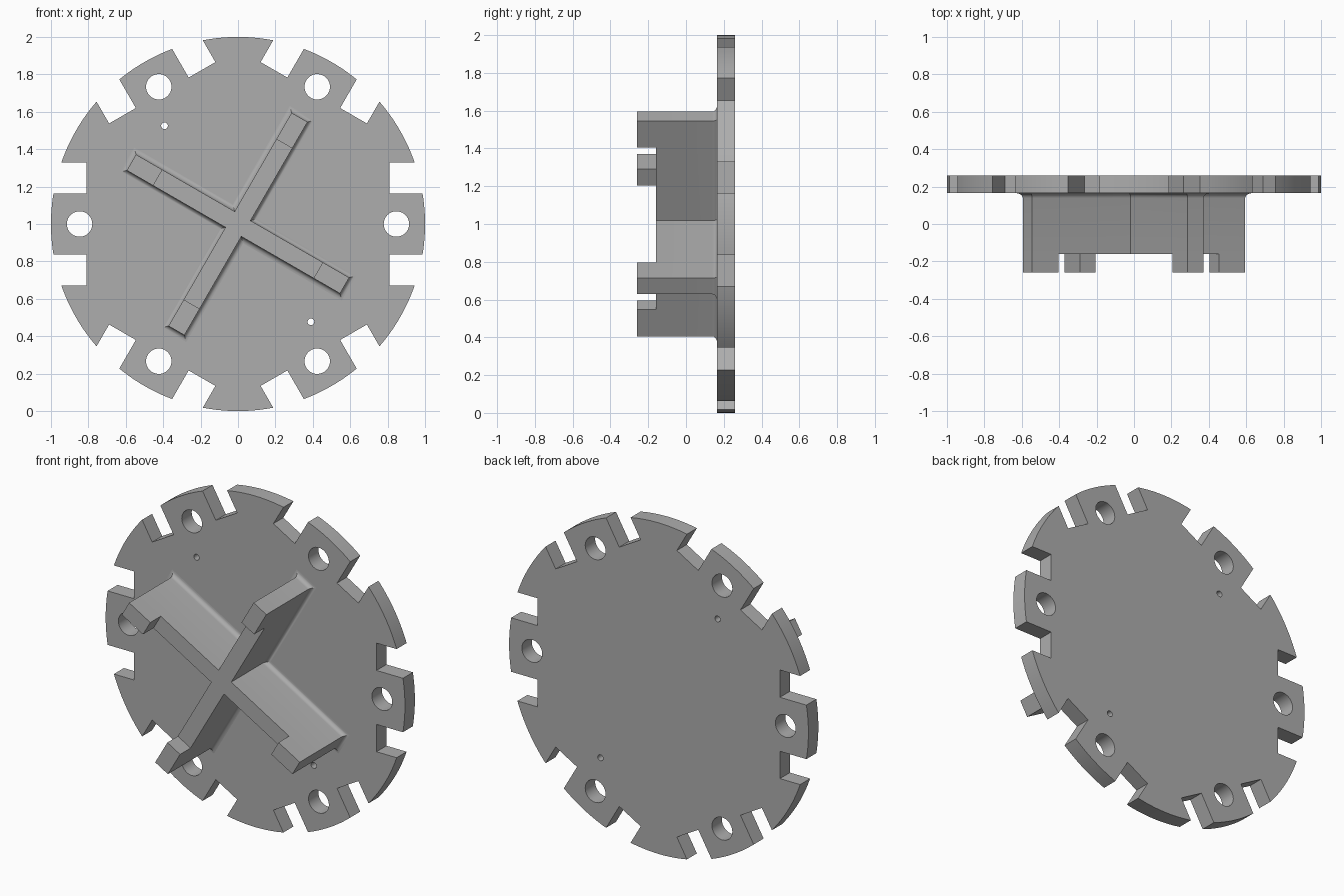
import bpy
import bmesh
from math import sin, cos, pi, radians, asin
from mathutils import Matrix, Vector

cube = bpy.data.objects.get("Cube")
if cube:
    bpy.data.objects.remove(cube, do_unlink=True)

grey = bpy.data.materials.new("plain grey")
grey.use_nodes = True
colour = (0.42, 0.42, 0.42, 1)
grey.diffuse_color = colour
grey.node_tree.nodes["Principled BSDF"].inputs["Base Color"].default_value = colour

BACK, FACE, ARM_TOP, BLOCK_TOP = 0.26, 0.165, -0.16, -0.26
CENTRE = Vector((0, 0, 1))


def finish(obj):
    obj.data.materials.append(grey)
    bpy.ops.object.select_all(action='DESELECT')
    obj.select_set(True)
    bpy.context.view_layer.objects.active = obj
    bpy.ops.object.shade_smooth_by_angle(angle=radians(30))


def circle(cx, cy, r, n):
    return [(cx + r * cos(2 * pi * i / n), cy + r * sin(2 * pi * i / n)) for i in range(n)]


def arc(a, b, n):
    return [(cos(a + (b - a) * i / n), sin(a + (b - a) * i / n)) for i in range(n + 1)]


# Notched disc: six tabs, each with a square slot on both sides
SLOT_IN, SLOT_OUT, FLOOR = 0.163, 0.328, 0.81
tab, gap = asin(SLOT_IN), asin(SLOT_OUT)
outline = []
for k in range(6):
    turn = Matrix.Rotation(k * pi / 3, 2)
    part = [(FLOOR, -SLOT_OUT), (FLOOR, -SLOT_IN)] + arc(-tab, tab, 12)
    part += [(FLOOR, SLOT_IN), (FLOOR, SLOT_OUT)] + arc(gap, pi / 3 - gap, 14)
    outline += [tuple(turn @ Vector(p)) for p in part]

# Bolt holes in the tabs and two pin holes
loops = [outline]
loops += [circle(x, y, 0.068, 40) for x, y in circle(0, 0, 0.847, 6)]
loops += [circle(-0.393, 0.525, 0.018, 20), circle(0.39, -0.523, 0.018, 20)]

curve = bpy.data.curves.new("disc", 'CURVE')
curve.dimensions = '2D'
curve.fill_mode = 'BOTH'
curve.extrude = (BACK - FACE) / 2
for loop in loops:
    spline = curve.splines.new('POLY')
    spline.points.add(len(loop) - 1)
    for point, (x, y) in zip(spline.points, loop):
        point.co = (x, y, 0, 1)
    spline.use_cyclic_u = True
disc = bpy.data.objects.new("disc", curve)
bpy.context.collection.objects.link(disc)
disc.rotation_euler.x = pi / 2
disc.location = (0, (BACK + FACE) / 2, 1)
bpy.ops.object.select_all(action='DESELECT')
disc.select_set(True)
bpy.context.view_layer.objects.active = disc
bpy.ops.object.convert(target='MESH')
disc = bpy.context.view_layer.objects.active
bm = bmesh.new()
bm.from_mesh(disc.data)
bmesh.ops.remove_doubles(bm, verts=bm.verts, dist=0.0001)
bmesh.ops.recalc_face_normals(bm, faces=bm.faces)
bm.to_mesh(disc.data)
bm.free()
finish(disc)


# Lofted solids, tilted to the arm direction
def loft(name, rings):
    bm = bmesh.new()
    rows = [[bm.verts.new((x, y, z)) for x, z in ring] for ring, y in rings]
    for low, high in zip(rows, rows[1:]):
        for i in range(len(low)):
            j = (i + 1) % len(low)
            bm.faces.new((low[i], low[j], high[j], high[i]))
    bm.faces.new(rows[0])
    bm.faces.new(rows[-1])
    bmesh.ops.recalc_face_normals(bm, faces=bm.faces)
    bm.transform(Matrix.Translation(CENTRE) @ Matrix.Rotation(-pi / 3, 4, 'Y'))
    mesh = bpy.data.meshes.new(name)
    bm.to_mesh(mesh)
    bm.free()
    obj = bpy.data.objects.new(name, mesh)
    bpy.context.collection.objects.link(obj)
    finish(obj)


LENGTH, HALF, FILLET, BLOCK_START = 0.658, 0.049, 0.027, 0.495


def quarter_turns(points, k):
    for _ in range(k):
        points = [(-z, x) for x, z in points]
    return points


def cross(grow):
    a, h = LENGTH + grow, HALF + grow
    return [p for k in range(4) for p in quarter_turns([(a, -h), (a, h), (h, h)], k)]


# Cross rib with a rounded fillet where it meets the disc
rings = [(cross(0), ARM_TOP)]
for i in range(7):
    t = i / 6 * pi / 2
    rings.append((cross(FILLET * (1 - cos(t))), FACE - FILLET * (1 - sin(t))))
loft("cross_rib", rings)

# Raised block at the end of every arm
block = [(BLOCK_START, -HALF), (LENGTH, -HALF), (LENGTH, HALF), (BLOCK_START, HALF)]
for k in range(4):
    ring = quarter_turns(block, k)
    loft(f"end_block_{k + 1}", [(ring, BLOCK_TOP), (ring, ARM_TOP)])
